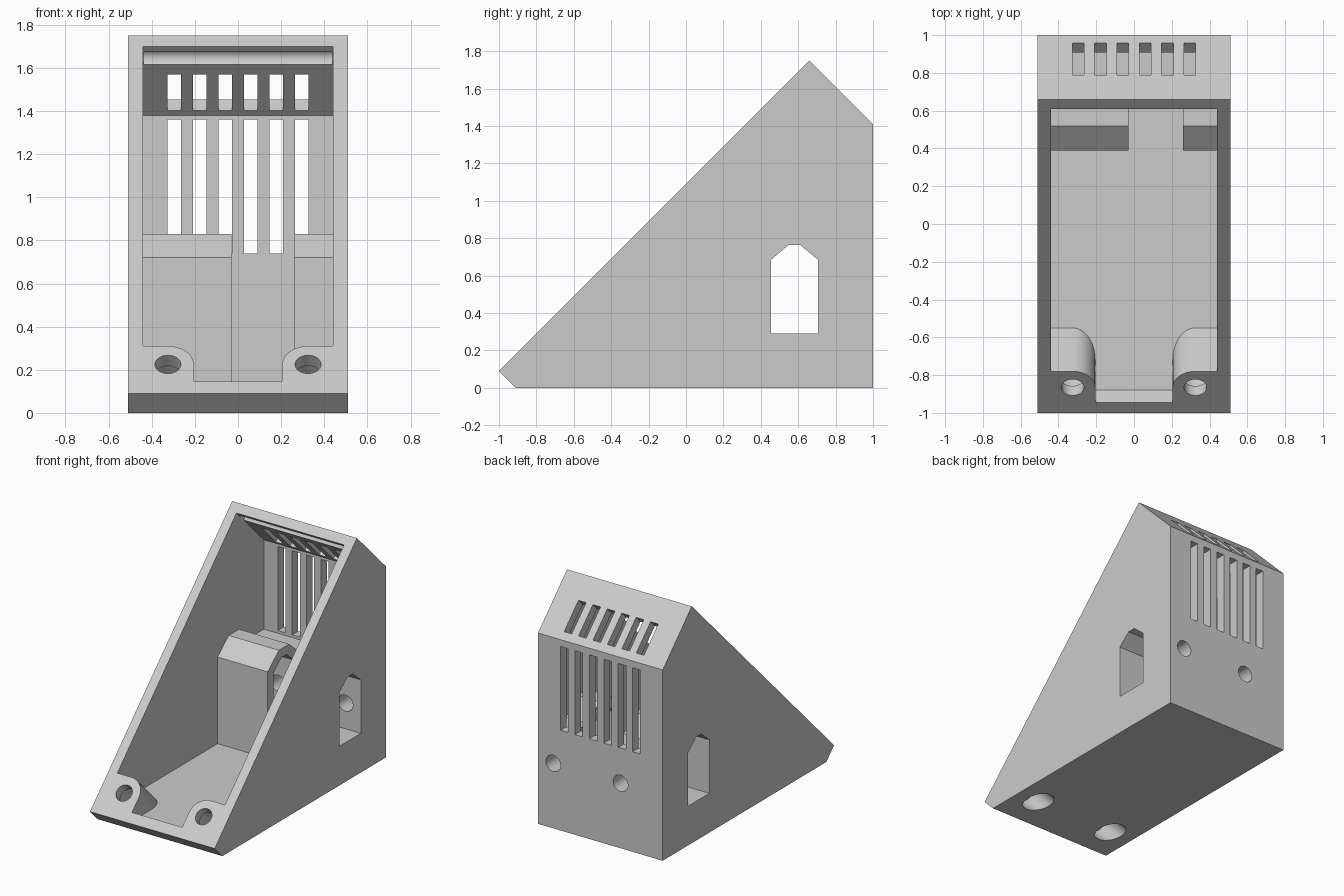
import bpy, bmesh, math
from mathutils import Vector

cube = bpy.data.objects.get("Cube")
if cube:
    bpy.data.objects.remove(cube, do_unlink=True)

grey = bpy.data.materials.new("light grey plastic")
grey.use_nodes = True
colour = (0.6, 0.6, 0.6, 1)
grey.diffuse_color = colour
grey.node_tree.nodes["Principled BSDF"].inputs["Base Color"].default_value = colour

SLOPE = Vector((0, 1, 1)).normalized()     # up along the slanted opening
INTO = Vector((0, 1, -1)).normalized()     # square into the slanted opening


def extrude(name, points, along):
    """Closed outline swept along a vector."""
    bm = bmesh.new()
    face = bm.faces.new([bm.verts.new(p) for p in points])
    swept = bmesh.ops.extrude_face_region(bm, geom=[face], use_keep_orig=True)
    moved = [g for g in swept["geom"] if isinstance(g, bmesh.types.BMVert)]
    bmesh.ops.translate(bm, verts=moved, vec=along)
    bmesh.ops.recalc_face_normals(bm, faces=bm.faces)
    mesh = bpy.data.meshes.new(name)
    bm.to_mesh(mesh)
    bm.free()
    mesh.materials.append(grey)
    ob = bpy.data.objects.new(name, mesh)
    bpy.context.collection.objects.link(ob)
    return ob


def side_profile(name, yz, x0, x1):
    return extrude(name, [(x0, y, z) for y, z in yz], Vector((x1 - x0, 0, 0)))


def rod(name, start, along, radius, sides=40):
    axis = along.normalized()
    u = axis.orthogonal().normalized()
    v = axis.cross(u)
    turn = [2 * math.pi * i / sides for i in range(sides)]
    ring = [start + radius * (u * math.cos(a) + v * math.sin(a)) for a in turn]
    return extrude(name, ring, along)


def cut(target, cutter):
    mod = target.modifiers.new("cut", "BOOLEAN")
    mod.operation = "DIFFERENCE"
    mod.solver = "EXACT"
    mod.object = cutter
    bpy.context.view_layer.objects.active = target
    bpy.ops.object.modifier_apply(modifier=mod.name)
    bpy.data.objects.remove(cutter, do_unlink=True)


# Wedge body and the hollow inside it
body = side_profile("wedge_housing", [(-1, .09), (-.91, 0), (1, 0), (1, 1.41), (.66, 1.75)], -.51, .51)
cavity = side_profile("cavity", [(-.88, .08), (.93, .08), (.93, 1.38), (.41, 1.9), (-1.1, .3)], -.44, .44)

# Cable blocks left standing against the back wall
block = [(.39, 0), (.39, .72), (.52, .83), (.64, .83), (.77, .72), (1.1, .72), (1.1, 0)]
for x0, x1 in ((-.5, -.03), (.26, .5)):
    cut(cavity, side_profile("cable_block", block, x0, x1))

# Rounded screw bosses left standing in the front corners
for side in (-1, 1):
    outline = [(.5, -.3), (.5, .12)]
    for i in range(13):
        a = math.pi / 2 * (1 + i / 12)
        outline.append((.325 + .12 * math.cos(a), .12 * math.sin(a)))
    outline.append((.205, -.3))
    origin = Vector((0, -.865, .225)) - INTO * .4
    points = [origin + Vector((side * x, 0, 0)) + SLOPE * v for x, v in outline]
    cut(cavity, extrude("screw_boss", points, INTO * 1.0))

cut(body, cavity)

# Round groove under the roof
cut(body, rod("groove", Vector((-.439, .665, 1.645)), Vector((.878, 0, 0)), .042))

# Cable tunnel through both side walls and blocks
window = [(.455, .29), (.455, .685), (.55, .765), (.61, .765), (.705, .685), (.705, .29)]
cut(body, side_profile("tunnel", window, -.6, .6))

# Counterbored front screw holes
for side in (-1, 1):
    top = Vector((side * .325, -.865, .225))
    cut(body, rod("screw_hole", top - INTO * .1, INTO * .3, .06))
    cut(body, rod("screw_recess", top + INTO * .07, INTO * .5, .09))

# Screw holes in the back wall
for x in (-.165, .385):
    cut(body, rod("back_hole", Vector((x, .6, .48)), Vector((0, .5, 0)), .06))

# Vent slots in the back wall and the roof
back_slot = [(.87, .74), (1.1, .74), (1.1, 1.36), (.87, 1.36)]
roof_slot = [(.84, 1.67), (1.007, 1.503), (.857, 1.353), (.69, 1.52)]
for i in range(6):
    x = (i - 2.5) * .118
    cut(body, side_profile("back_slot", back_slot, x - .031, x + .031))
    cut(body, side_profile("roof_slot", roof_slot, x - .031, x + .031))

# Smooth bores, sharp edges
bpy.ops.object.select_all(action="DESELECT")
body.select_set(True)
bpy.context.view_layer.objects.active = body
bpy.ops.object.shade_smooth_by_angle(angle=math.radians(30))
